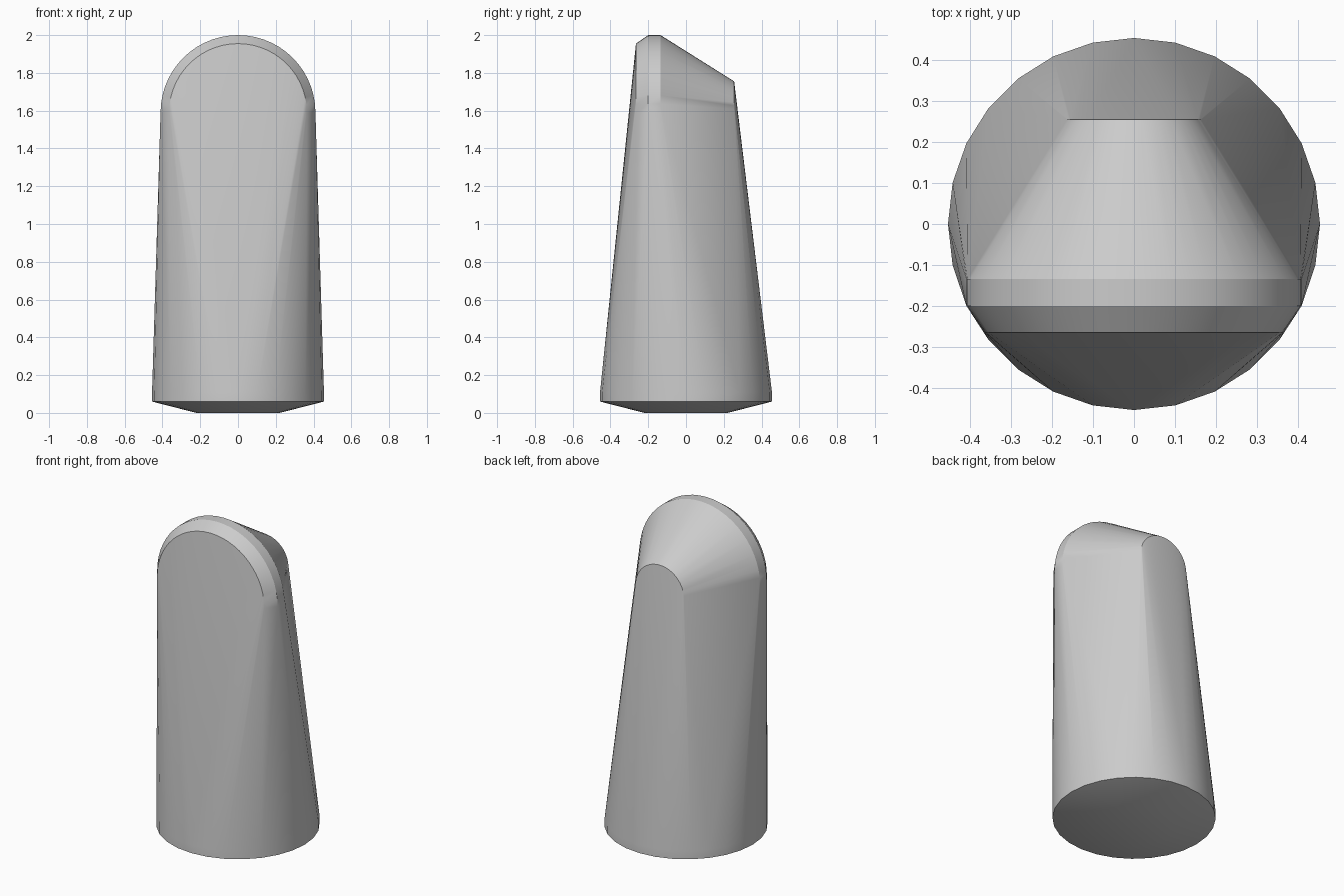
import bpy, bmesh
from math import sin, cos, pi, radians

if "Cube" in bpy.data.objects:
    bpy.data.objects.remove(bpy.data.objects["Cube"], do_unlink=True)

SEGMENTS = 28

grey = bpy.data.materials.new("plain grey")
grey.use_nodes = True
colour = (0.6, 0.6, 0.6, 1)
grey.diffuse_color = colour
grey.node_tree.nodes["Principled BSDF"].inputs["Base Color"].default_value = colour

bm = bmesh.new()


def base_ring(radius, z):
    """Full horizontal ring of the round foot."""
    for i in range(SEGMENTS):
        a = 2 * pi * i / SEGMENTS
        bm.verts.new((radius * cos(a), radius * sin(a), z))


def top_arch(radius, y, centre_z=1.59):
    """Upright half-round profile facing front or back."""
    for i in range(SEGMENTS + 1):
        a = pi * i / SEGMENTS
        bm.verts.new((radius * cos(a), y, centre_z + radius * sin(a)))


# Round foot with a shallow dished underside
for radius, z in ((0.22, 0), (0.455, 0.06), (0.455, 0.11)):
    base_ring(radius, z)

# Bevelled front arch, full-width crown, small rear arch
for radius, y in ((0.365, -0.265), (0.41, -0.2), (0.41, -0.135), (0.165, 0.255)):
    top_arch(radius, y)

# Skin stretched over all the profiles
hull = bmesh.ops.convex_hull(bm, input=bm.verts[:])
unused = {v for key in ("geom_interior", "geom_unused") for v in hull[key]
          if isinstance(v, bmesh.types.BMVert)}
bmesh.ops.delete(bm, geom=list(unused), context="VERTS")
bmesh.ops.dissolve_limit(bm, angle_limit=radians(0.3), verts=bm.verts[:], edges=bm.edges[:])
bmesh.ops.recalc_face_normals(bm, faces=bm.faces[:])

mesh = bpy.data.meshes.new("tapered_body")
bm.to_mesh(mesh)
bm.free()
mesh.materials.append(grey)
body = bpy.data.objects.new("tapered_body", mesh)
bpy.context.collection.objects.link(body)

# Smooth sides, crisp arch rims and foot edge
bpy.ops.object.select_all(action="DESELECT")
body.select_set(True)
bpy.context.view_layer.objects.active = body
bpy.ops.object.shade_smooth_by_angle(angle=radians(30))
